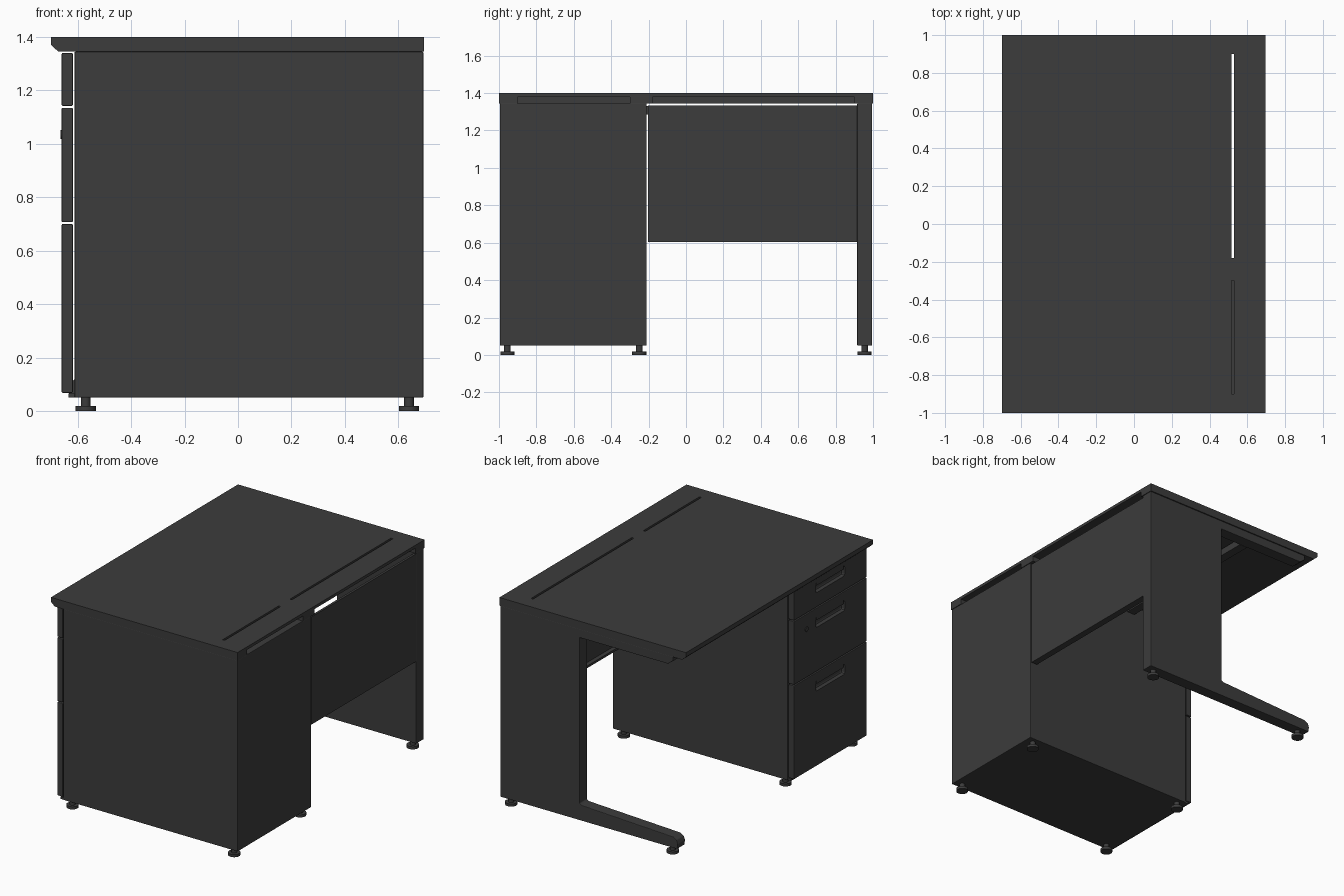
import bpy, bmesh
from mathutils import Vector

cube = bpy.data.objects.get("Cube")
if cube:
    bpy.data.objects.remove(cube)

GREY = (0.045, 0.045, 0.045, 1)
mat = bpy.data.materials.new("charcoal grey")
mat.use_nodes = True
mat.diffuse_color = GREY
bsdf = mat.node_tree.nodes["Principled BSDF"]
bsdf.inputs["Base Color"].default_value = GREY
bsdf.inputs["Roughness"].default_value = 0.6


def finish(name, bm, bevel=0):
    bmesh.ops.recalc_face_normals(bm, faces=bm.faces)
    mesh = bpy.data.meshes.new(name)
    bm.to_mesh(mesh)
    bm.free()
    mesh.materials.append(mat)
    ob = bpy.data.objects.new(name, mesh)
    bpy.context.collection.objects.link(ob)
    if bevel:
        mod = ob.modifiers.new("soft_edges", "BEVEL")
        mod.width = bevel
        mod.segments = 2
    return ob


def prism(name, profile, y0, y1, bevel=0):
    """Extrude an (x, z) outline along y."""
    bm = bmesh.new()
    face = bm.faces.new([bm.verts.new((x, y0, z)) for x, z in profile])
    new = bmesh.ops.extrude_face_region(bm, geom=[face])["geom"]
    moved = [v for v in new if isinstance(v, bmesh.types.BMVert)]
    bmesh.ops.translate(bm, verts=moved, vec=(0, y1 - y0, 0))
    return finish(name, bm, bevel)


def box(name, x, y, z, bevel=0):
    outline = [(x[0], z[0]), (x[1], z[0]), (x[1], z[1]), (x[0], z[1])]
    return prism(name, outline, y[0], y[1], bevel)


def cylinder(name, radius, start, end):
    start, end = Vector(start), Vector(end)
    bm = bmesh.new()
    bmesh.ops.create_cone(bm, cap_ends=True, segments=24, radius1=radius,
                          radius2=radius, depth=(end - start).length)
    turn = (end - start).to_track_quat("Z", "Y").to_matrix()
    bmesh.ops.rotate(bm, verts=bm.verts, matrix=turn)
    bmesh.ops.translate(bm, verts=bm.verts, vec=(start + end) / 2)
    ob = finish(name, bm)
    bpy.ops.object.select_all(action="DESELECT")
    ob.select_set(True)
    bpy.context.view_layer.objects.active = ob
    bpy.ops.object.shade_smooth_by_angle()


def cut(target, cutter):
    cutter.hide_render = True
    mod = target.modifiers.new("cut", "BOOLEAN")
    mod.operation = "DIFFERENCE"
    mod.solver = "EXACT"
    mod.object = cutter
    bpy.context.view_layer.objects.active = target
    for m in list(target.modifiers):
        bpy.ops.object.modifier_apply(modifier=m.name)
    bpy.data.objects.remove(cutter)


# Desktop: chamfered user edge, cable slots under a thin lid on the far edge
top = prism("desktop", [(-0.7, 1.4), (-0.7, 1.37), (-0.672, 1.345),
                        (0.697, 1.345), (0.697, 1.4)], -1, 1)
for y0, y1 in ((-0.9, -0.3), (-0.18, 0.9)):
    slot = prism("slot_cutter", [(0.515, 1.3), (0.515, 1.5), (0.53, 1.5),
                                 (0.53, 1.38), (0.8, 1.38), (0.8, 1.3)], y0, y1)
    cut(top, slot)

# Drawer cabinet
box("cabinet", (-0.612, 0.694), (-0.995, -0.21), (0.05, 1.345), 0.004)
box("cabinet_base_lip", (-0.635, -0.6), (-0.99, -0.215), (0.05, 0.065))
for i, (z0, z1, grip) in enumerate(((0.068, 0.700, 0.61),
                                    (0.707, 1.135, 1.04),
                                    (1.142, 1.340, 1.275))):
    drawer = box(f"drawer_front_{i + 1}", (-0.66, -0.618), (-0.992, -0.213),
                 (z0, z1), 0.004)
    cut(drawer, box("grip_cutter", (-0.72, -0.633), (-0.755, -0.445),
                    (grip - 0.035, grip + 0.035), 0.012))
    box(f"grip_lip_{i + 1}", (-0.658, -0.652), (-0.745, -0.455),
        (grip + 0.012, grip + 0.034))
cylinder("drawer_lock", 0.016, (-0.65, -0.345, 1.035), (-0.665, -0.345, 1.035))

# Side leg: column, long foot and support arm in one outline
prism("side_leg", [(0.694, 0.05), (0.694, 1.345), (-0.6, 1.345), (-0.6, 1.315),
                   (-0.56, 1.285), (0.1, 1.285), (0.1, 0.165), (0.085, 0.155),
                   (-0.6, 0.125), (-0.625, 0.11), (-0.635, 0.085),
                   (-0.63, 0.05)], 0.915, 0.995, 0.004)

# Modesty panel with an inward flange, and the rail under the desktop
box("modesty_panel", (0.674, 0.69), (-0.202, 0.915), (0.605, 1.333))
box("panel_bottom_flange", (0.645, 0.675), (-0.202, 0.915), (0.605, 0.62))
box("under_rail", (-0.18, -0.12), (-0.21, 0.915), (1.285, 1.332))

# Levelling feet
for i, y in enumerate((-0.955, -0.25, 0.955)):
    for side, x in (("front", -0.57), ("rear", 0.64)):
        cylinder(f"foot_pad_{side}_{i + 1}", 0.038, (x, y, 0), (x, y, 0.018))
        cylinder(f"foot_stem_{side}_{i + 1}", 0.018, (x, y, 0.018), (x, y, 0.052))
